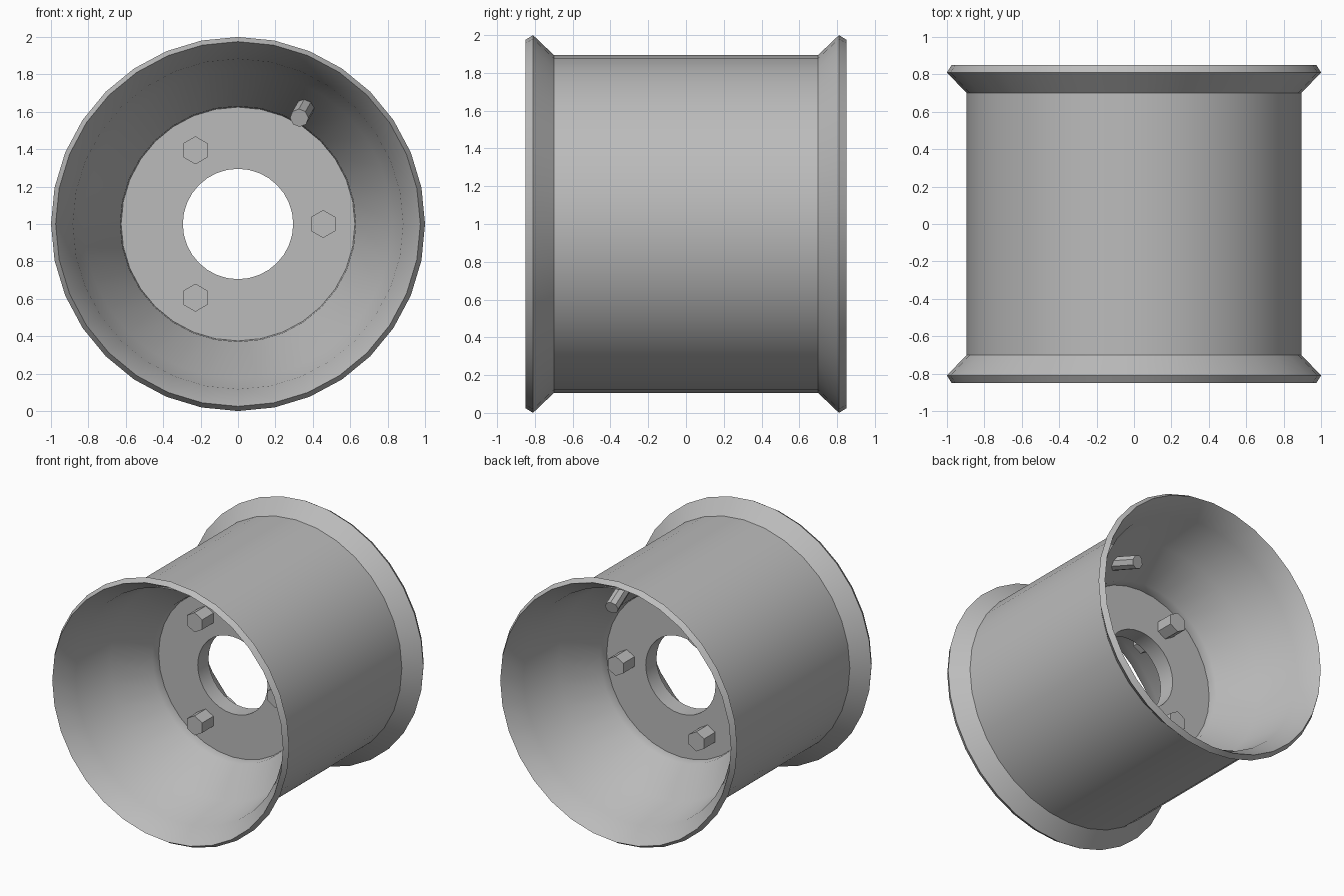
import bpy, bmesh, math
from mathutils import Vector

if "Cube" in bpy.data.objects:
    bpy.data.objects.remove(bpy.data.objects["Cube"])

CENTRE = Vector((0, 0, 1))

steel = bpy.data.materials.new("grey_steel")
steel.use_nodes = True
steel.diffuse_color = (0.5, 0.5, 0.5, 1)
steel.node_tree.nodes["Principled BSDF"].inputs["Base Color"].default_value = (0.5, 0.5, 0.5, 1)


def finish(name, bm, angle):
    bmesh.ops.recalc_face_normals(bm, faces=bm.faces)
    mesh = bpy.data.meshes.new(name)
    bm.to_mesh(mesh)
    bm.free()
    mesh.materials.append(steel)
    obj = bpy.data.objects.new(name, mesh)
    bpy.context.collection.objects.link(obj)
    bpy.ops.object.select_all(action='DESELECT')
    obj.select_set(True)
    bpy.context.view_layer.objects.active = obj
    bpy.ops.object.shade_smooth_by_angle(angle=math.radians(angle))
    return obj


def lathe(name, profile, sides):
    """Revolve a closed (radius, y) profile around the wheel axle."""
    bm = bmesh.new()
    verts = [bm.verts.new(CENTRE + Vector((0, y, r))) for r, y in profile]
    edges = [bm.edges.new((a, b)) for a, b in zip(verts, verts[1:] + verts[:1])]
    bmesh.ops.spin(bm, geom=verts + edges, cent=CENTRE, axis=(0, 1, 0),
                   angle=math.tau, steps=sides, use_merge=True)
    bmesh.ops.remove_doubles(bm, verts=bm.verts, dist=0.0005)
    return finish(name, bm, 40)


def rod(name, start, end, radius, sides, angle):
    """Straight capped prism between two points."""
    axis = end - start
    bm = bmesh.new()
    bmesh.ops.create_cone(bm, cap_ends=True, segments=sides, radius1=radius,
                          radius2=radius, depth=axis.length)
    bmesh.ops.transform(bm, matrix=axis.to_track_quat('Z', 'Y').to_matrix().to_4x4(),
                        verts=bm.verts)
    bmesh.ops.translate(bm, vec=(start + end) / 2, verts=bm.verts)
    return finish(name, bm, angle)


def around(radius, degrees, y):
    a = math.radians(degrees)
    return CENTRE + Vector((radius * math.cos(a), y, radius * math.sin(a)))


# Rim: barrel, flared lips, dished inside and central web with axle hole
outside = [(0.895, 0.70), (1.0, 0.81), (0.975, 0.85)]
inside = [(0.883, 0.70), (0.825, 0.36), (0.63, 0.135), (0.625, 0.065), (0.295, 0.065)]
half = outside + inside
lathe("wheel_rim", half + [(r, -y) for r, y in reversed(half)], 32)

# Bolts and valve stems on both faces
for side, label in ((-1, "front"), (1, "back")):
    for i in range(3):
        rod(f"{label}_bolt_{i + 1}", around(0.455, i * 120, side * 0.05),
            around(0.455, i * 120, side * 0.2), 0.075, 6, 30)
    rod(f"{label}_valve_stem", around(0.745, 60, side * 0.18),
        around(0.655, 60, side * 0.43), 0.05, 8, 30)
